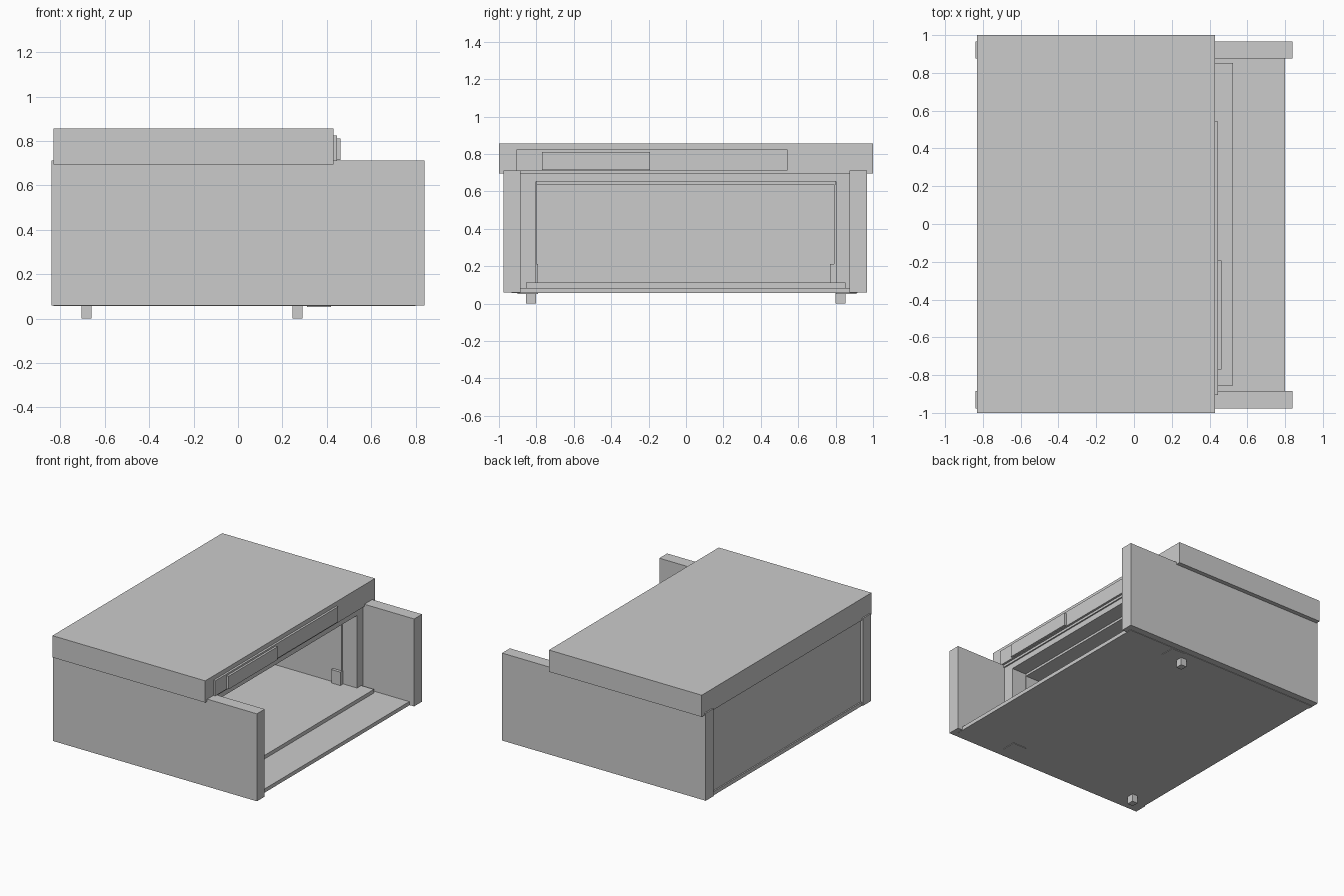
import bpy


def box(name, x, y, z):
    """Axis-aligned box from (min, max) ranges."""
    bpy.ops.mesh.primitive_cube_add(
        size=1, location=[(r[0] + r[1]) / 2 for r in (x, y, z)])
    ob = bpy.context.object
    ob.name = name
    ob.scale = [r[1] - r[0] for r in (x, y, z)]
    bpy.ops.object.transform_apply(location=False, rotation=False, scale=True)
    return ob


# Top slab with layered trim strips on its +x edge
box("top_slab", (-0.83, 0.43), (-1.0, 1.0), (0.695, 0.857))
box("trim_wide", (0.43, 0.446), (-0.905, 0.543), (0.712, 0.825))
box("trim_narrow", (0.446, 0.462), (-0.77, -0.193), (0.715, 0.812))

# Long side panels
box("side_panel_near", (-0.84, 0.84), (-0.977, -0.885), (0.06, 0.712))
box("side_panel_far", (-0.84, 0.84), (0.875, 0.967), (0.06, 0.712))

# Stepped floor
box("base_plate", (-0.83, 0.80), (-0.932, 0.917), (0.057, 0.085))
box("floor_step", (-0.80, 0.525), (-0.855, 0.852), (0.085, 0.112))

# Back panel and ceiling
box("back_panel", (-0.82, -0.78), (-0.885, 0.875), (0.085, 0.695))
box("ceiling", (-0.78, 0.42), (-0.885, 0.875), (0.653, 0.695))
box("ceiling_liner", (-0.78, 0.30), (-0.80, 0.80), (0.636, 0.653))

# Inner walls, thin liners and corner blocks on both sides
for label, outer, wall, liner, block in (
        ("near", -0.885, -0.803, -0.80, -0.79),
        ("far", 0.875, 0.803, 0.792, 0.77)):
    def span(a, b):
        return (min(a, b), max(a, b))
    box("inner_wall_" + label, (-0.78, 0.42), span(outer, wall), (0.085, 0.653))
    box("wall_liner_" + label, (-0.78, 0.30), span(wall, liner), (0.112, 0.636))
    box("corner_block_" + label, (0.23, 0.305), span(wall, block), (0.112, 0.212))

# Two diagonal feet
for label, x, y in (("back", 0.268, 0.826), ("front", -0.683, -0.829)):
    box("foot_" + label, (x - 0.023, x + 0.023), (y - 0.026, y + 0.026), (0.0, 0.06))

# Thin pads on the underside
for label, y in (("near", -0.845), ("far", 0.857)):
    box("under_pad_" + label, (0.31, 0.42), (y - 0.055, y + 0.055), (0.053, 0.06))
